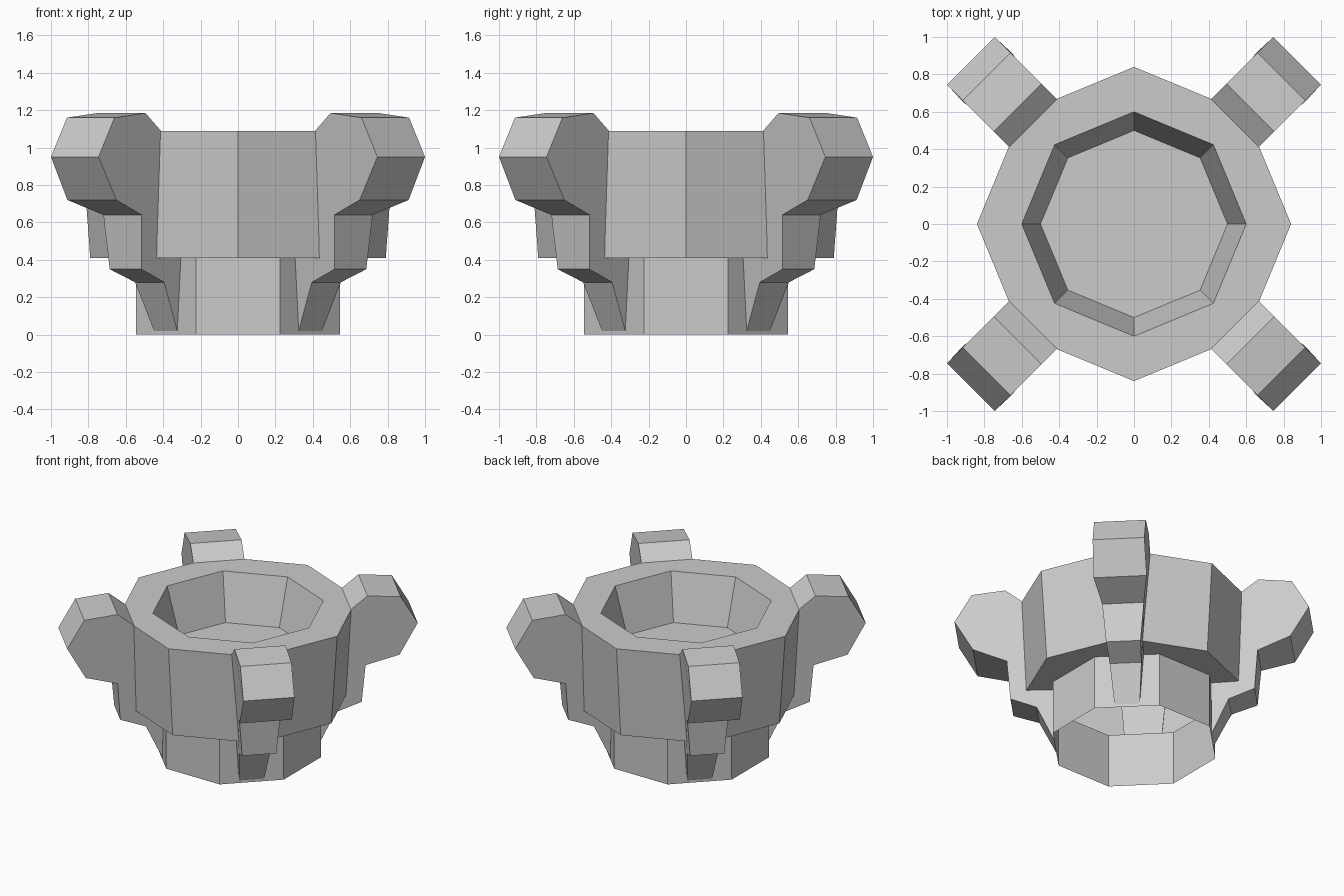
import bpy, bmesh, math
from mathutils import Matrix, Vector

cube = bpy.data.objects.get("Cube")
if cube:
    bpy.data.objects.remove(cube)

grey = bpy.data.materials.new("plain grey")
grey.use_nodes = True
grey.diffuse_color = (0.6, 0.6, 0.6, 1)
grey.node_tree.nodes["Principled BSDF"].inputs["Base Color"].default_value = (0.6, 0.6, 0.6, 1)


def add_object(name, bm):
    mesh = bpy.data.meshes.new(name)
    bm.to_mesh(mesh)
    bm.free()
    mesh.materials.append(grey)
    obj = bpy.data.objects.new(name, mesh)
    bpy.context.collection.objects.link(obj)
    return obj


def octagon(bm, radius, z, turn=0.0):
    angles = [turn + i * math.pi / 4 for i in range(8)]
    return [bm.verts.new((radius * math.cos(a), radius * math.sin(a), z)) for a in angles]


def wall(bm, low, high):
    for i in range(8):
        j = (i + 1) % 8
        bm.faces.new((low[i], low[j], high[j], high[i]))


# Hollow bowl and foot as one shell, open underneath
bm = bmesh.new()
half_step = math.pi / 8
foot_low = octagon(bm, 0.59, 0, half_step)
foot_high = octagon(bm, 0.59, 0.41, half_step)
body_low = octagon(bm, 0.79, 0.41)
body_high = octagon(bm, 0.84, 1.09)
rim = octagon(bm, 0.6, 1.09)
floor = octagon(bm, 0.5, 0.74)
wall(bm, foot_low, foot_high)
for i in range(8):  # flat underside between the two turned octagons
    j = (i + 1) % 8
    bm.faces.new((foot_high[i], body_low[j], body_low[i]))
    bm.faces.new((foot_high[i], foot_high[j], body_low[j]))
for low, high in ((body_low, body_high), (body_high, rim), (rim, floor)):
    wall(bm, low, high)
bm.faces.new(floor)
add_object("bowl_body", bm)

# Bracket side profile: distance from centre, height, half width
profile = [
    (0.547, 0.02, 0.088), (0.668, 0.28, 0.11), (0.85, 0.35, 0.12),
    (0.873, 0.64, 0.145), (1.105, 0.72, 0.185), (1.234, 0.95, 0.18),
    (1.114, 1.16, 0.18), (0.88, 1.185, 0.18), (0.763, 1.09, 0.18),
    (0.72, 0.42, 0.125), (0.547, 0.41, 0.115),
]


def bracket(name, angle):
    bm = bmesh.new()
    left = [bm.verts.new((r, w, z)) for r, z, w in profile]
    right = [bm.verts.new((r, -w, z)) for r, z, w in profile]
    bm.faces.new(left)
    bm.faces.new(right)
    for i in range(len(profile)):
        j = (i + 1) % len(profile)
        bm.faces.new((left[i], left[j], right[j], right[i]))
    bmesh.ops.recalc_face_normals(bm, faces=bm.faces)
    bmesh.ops.rotate(bm, cent=Vector(), matrix=Matrix.Rotation(angle, 3, 'Z'), verts=bm.verts)
    add_object(name, bm)


# Four brackets on the diagonals
names = ("back_left", "back_right", "front_right", "front_left")
for i, side in enumerate(names):
    bracket(side + "_bracket", math.pi / 4 + i * math.pi / 2)
